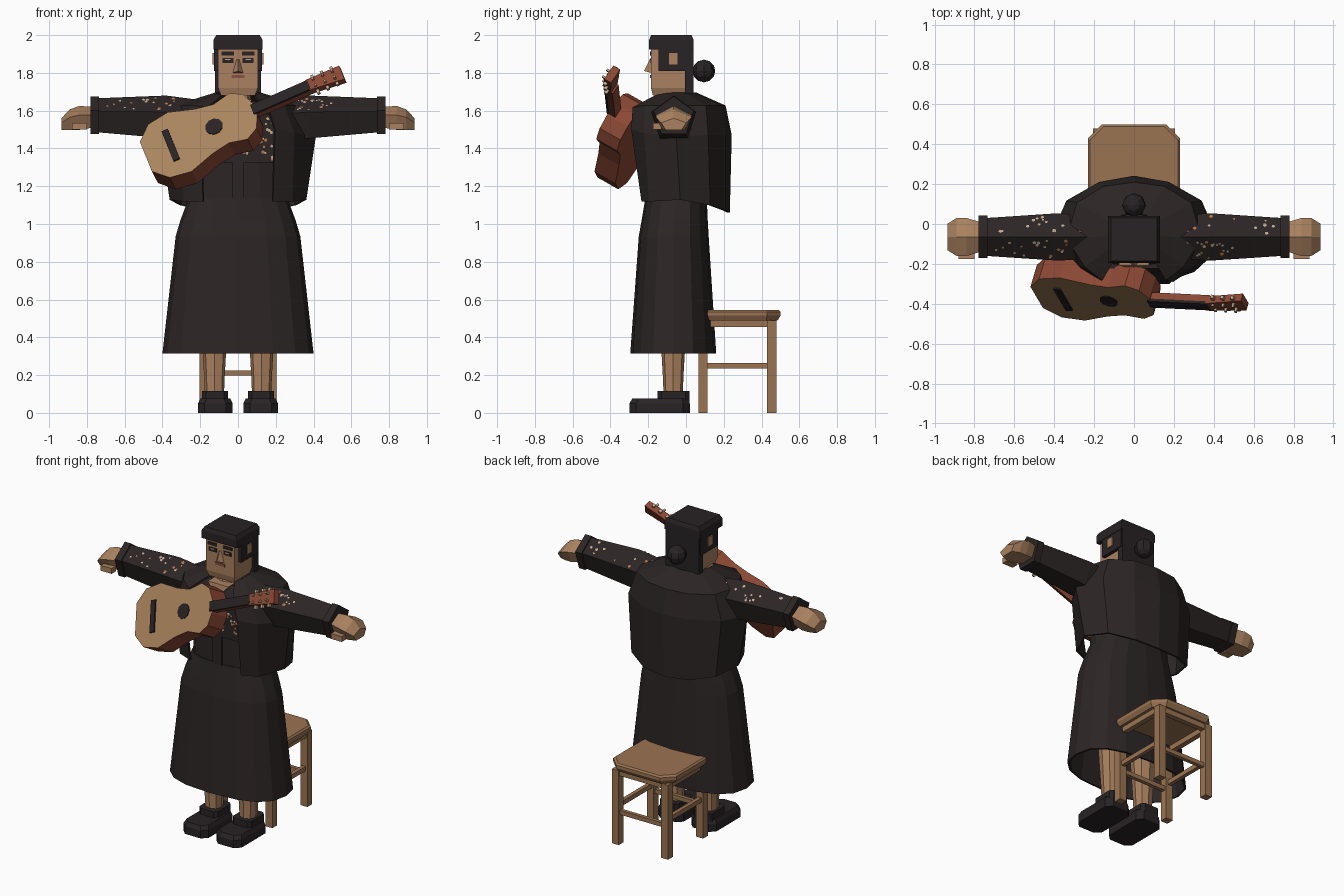
import bpy, bmesh, random
from math import sin, cos, pi
from mathutils import Vector, Matrix

if "Cube" in bpy.data.objects:
    bpy.data.objects.remove(bpy.data.objects["Cube"])
random.seed(4)


def material(name, *rgb):
    m = bpy.data.materials.new(name)
    m.use_nodes = True
    m.diffuse_color = (*rgb, 1)
    m.node_tree.nodes["Principled BSDF"].inputs["Base Color"].default_value = (*rgb, 1)
    return m


CLOTH = material("dark cloth", .025, .018, .018)
HAIR = material("black hair", .021, .016, .017)
SKIN = material("skin", .40, .22, .115)
WOOD = material("stool wood", .33, .175, .085)
SPRUCE = material("pale guitar wood", .40, .23, .11)
ROSE = material("red brown wood", .26, .065, .034)
LIPS = material("lips", .27, .08, .06)
CREAM = material("cream flower", .55, .40, .27)
ORANGE = material("orange flower", .46, .19, .07)


def finish(name, bm, mat, matrix=None):
    bmesh.ops.recalc_face_normals(bm, faces=bm.faces)
    mesh = bpy.data.meshes.new(name)
    bm.to_mesh(mesh)
    bm.free()
    mesh.materials.append(mat)
    ob = bpy.data.objects.new(name, mesh)
    bpy.context.collection.objects.link(ob)
    if matrix:
        ob.matrix_world = matrix
    return ob


def loft(name, rings, mat, caps=(True, True), closed=True, matrix=None):
    bm = bmesh.new()
    rows = [[bm.verts.new(p) for p in ring] for ring in rings]
    n = len(rows[0])
    for a, b in zip(rows, rows[1:]):
        for i in range(n if closed else n - 1):
            j = (i + 1) % n
            bm.faces.new((a[i], a[j], b[j], b[i]))
    for row, cap in zip((rows[0], rows[-1]), caps):
        if cap:
            bm.faces.new(row)
    return finish(name, bm, mat, matrix)


def rect(x0, x1, y0, y1, z, cut=0.0):
    if not cut:
        return [(x0, y0, z), (x1, y0, z), (x1, y1, z), (x0, y1, z)]
    return [(x0 + cut, y0, z), (x1 - cut, y0, z), (x1, y0 + cut, z), (x1, y1 - cut, z),
            (x1 - cut, y1, z), (x0 + cut, y1, z), (x0, y1 - cut, z), (x0, y0 + cut, z)]


def box(name, x, y, z, mat, matrix=None):
    return loft(name, [rect(*sorted(x), *y, h) for h in z], mat, matrix=matrix)


def oval(z, rx, y0, y1, n=16, power=.8):
    soft = lambda v: abs(v) ** power * (1 if v > 0 else -1)
    return [(rx * soft(sin(a)), (y0 + y1) / 2 + (y1 - y0) / 2 * soft(cos(a)), z)
            for a in (2 * pi * i / n for i in range(n))]


def thicken(ob, amount):
    mod = ob.modifiers.new("thickness", "SOLIDIFY")
    mod.thickness = amount


# Skirt and bodice
skirt = loft("skirt", [oval(.315, .40, -.295, .16), oval(.935, .33, -.25, .12),
                       oval(1.02, .305, -.235, .115), oval(1.14, .26, -.215, .11)],
             CLOTH, caps=(False, True))
thicken(skirt, .012)
loft("bodice", [oval(1.1, .26, -.21, .11), oval(1.35, .24, -.21, .12),
                oval(1.58, .22, -.21, .1), oval(1.65, .12, -.17, .03)], CLOTH)
box("yoke", (-.2, .2), (-.222, -.1), (1.325, 1.58), CLOTH)
box("placket", (-.033, .033), (-.217, -.15), (1.13, 1.33), CLOTH)

# Cape, open at the front: half outlines are mirrored across the middle
cape_rows = [
    [(.085, -.16, 1.67), (.11, -.11, 1.68), (.115, -.06, 1.685), (.1, 0, 1.685), (.06, .04, 1.685), (0, .05, 1.685)],
    [(.155, -.275, 1.61), (.24, -.21, 1.62), (.33, -.07, 1.62), (.28, .1, 1.62), (.15, .18, 1.62), (0, .2, 1.62)],
    [(.19, -.28, 1.5), (.29, -.215, 1.48), (.4, -.05, 1.46), (.33, .11, 1.47), (.17, .2, 1.47), (0, .23, 1.47)],
    [(.18, -.225, 1.12), (.28, -.185, 1.12), (.35, -.03, 1.13), (.3, .12, 1.1), (.16, .2, 1.07), (0, .22, 1.06)]]
cape = loft("cape", [row + [(-x, y, z) for x, y, z in row[-2::-1]] for row in cape_rows],
            CLOTH, caps=(False, False), closed=False)
thicken(cape, -.012)

# Arms: five-sided sleeves with a ridge on top
ARM_Y = -.065
SLEEVE = [(.15, 1.54, .11), (.38, 1.555, .125), (.74, 1.566, .1)]


def pentagon(x, zc, ry, rz):
    return [(x, ARM_Y + ry * cos(a), zc + rz * sin(a))
            for a in (pi / 2 + 2 * pi * i / 5 for i in range(5))]


for side, s in (("left", 1), ("right", -1)):
    loft(side + "_sleeve", [pentagon(s * x, z, r, r) for x, z, r in SLEEVE], CLOTH)
    loft(side + "_cuff", [pentagon(s * x, 1.566, .112, .11) for x in (.735, .78)], CLOTH)
    loft(side + "_hand", [pentagon(s * x, z, ry, rz) for x, z, ry, rz in (
        (.76, 1.56, .075, .06), (.84, 1.555, .1, .07), (.89, 1.547, .1, .06), (.935, 1.525, .07, .035))], SKIN)
    box(side + "_thumb", (s * .8, s * .88), (-.175, -.13), (1.5, 1.535), SKIN)

    # Legs and shoes
    loft(side + "_leg", [oval(z, r, -.068 - r, -.068 + r, 8) for z, r in ((.08, .05), (.2, .055), (.5, .072))],
         SKIN).location.x = s * .125
    loft(side + "_shoe", [rect(-.092, .092, -.3, .02, 0, .035), rect(-.092, .092, -.3, .02, .05, .035),
                          rect(-.08, .08, -.285, .015, .075, .035)], HAIR).location.x = s * .12
    loft(side + "_shoe_collar", [rect(-.068, .068, -.15, .018, z, .02) for z in (.06, .115)],
         HAIR).location.x = s * .122

    # Side hair, ears, eyes and brows
    box(side + "_hair", (s * .1, s * .127), (-.145, .03), (1.81, 1.95), HAIR)
    box(side + "_ear", (s * .12, s * .134), (-.09, -.045), (1.845, 1.905), SKIN)
    box(side + "_brow", (s * .022, s * .088), (-.19, -.183), (1.892, 1.912), HAIR)
    box(side + "_eye", (s * .025, s * .083), (-.189, -.183), (1.852, 1.878), HAIR)
    box(side + "_eyelid", (s * .04, s * .068), (-.192, -.186), (1.867, 1.874), CREAM)

# Head and neck
loft("head", [rect(-.09, .09, -.175, .0, 1.68), rect(-.105, .105, -.185, .0, 1.72),
              rect(-.105, .105, -.185, .0, 1.95)], SKIN)
loft("neck", [oval(1.6, .075, -.18, -.01, 8), oval(1.7, .065, -.15, -.02, 8)], SKIN)
loft("neckline", [[(0, y, 1.57), (.075, y + .02, 1.66), (-.075, y + .02, 1.66)] for y in (-.228, -.15)], SKIN)
loft("nose", [[(-.028, -.184, 1.8), (.028, -.184, 1.8), (0, -.222, 1.81)],
              [(-.008, -.184, 1.87), (.008, -.184, 1.87), (0, -.192, 1.87)]], SKIN)
box("mouth", (-.035, .035), (-.19, -.183), (1.772, 1.79), LIPS)

# Hair
loft("hair_cap", [rect(-.13, .13, -.195, .04, 1.925), rect(-.13, .13, -.195, .04, 1.975),
                  rect(-.115, .115, -.185, .03, 2.0)], HAIR)
box("back_hair", (-.122, .122), (-.005, .04), (1.69, 1.95), HAIR)
bm = bmesh.new()
bmesh.ops.create_uvsphere(bm, u_segments=8, v_segments=6, radius=.06,
                          matrix=Matrix.Translation((0, .095, 1.81)))
finish("hair_bun", bm, HAIR)

# Embroidered flowers on the sleeves and yoke
spots = {CREAM: bmesh.new(), ORANGE: bmesh.new()}


def flower(point, normal):
    turn = Vector(normal).to_track_quat("Z", "Y").to_matrix().to_4x4()
    place = Matrix.Translation(Vector(point) + Vector(normal) * .003) @ turn
    bmesh.ops.create_circle(spots[random.choice((CREAM, CREAM, ORANGE))], cap_ends=True, segments=5,
                            radius=random.uniform(.006, .011), matrix=place)


for s in (1, -1):
    for i in range(34):
        x = .26 + .44 * random.random() ** 1.4
        (x0, z0, r0), (x1, z1, r1) = SLEEVE[:2] if x < SLEEVE[1][0] else SLEEVE[1:]
        t = (x - x0) / (x1 - x0)
        z, r = z0 + t * (z1 - z0), r0 + t * (r1 - r0)
        d, f = random.uniform(.15, .9), random.choice((-1, -1, 1))
        flower((s * x, ARM_Y + f * .951 * r * d, z + r * (1 - .691 * d)), (0, f * .588, .809))
for i in range(75):
    flower((random.uniform(-.19, .19), -.222, random.uniform(1.34, 1.57)), (0, -1, 0))
for mat, bm in spots.items():
    finish(mat.name.replace(" ", "_") + "s", bm, mat)

# Guitar: local x runs along the neck, z points out of the soundboard
u = Vector((.915, -.045, .40)).normalized()
n = Vector((-.25, -.85, .48))
n = (n - u * n.dot(u)).normalized()
frame = Matrix((u, n.cross(u), n)).transposed().to_4x4()
frame.translation = (-.355, -.375, 1.415)
half = [(-.145, .1), (-.07, .18), (.05, .2), (.19, .15), (.29, .13), (.39, .155), (.455, .115), (.485, .04)]
outline = half + [(x, -y) for x, y in reversed(half)]
body = loft("guitar_body", [[(x, y, z) for x, y in outline] for z in (-.13, 0)], ROSE, matrix=frame)
body.data.materials.append(SPRUCE)
for face in body.data.polygons:
    if face.normal.z > .9:
        face.material_index = 1
loft("sound_hole", [[(.25 + .048 * cos(a), .048 * sin(a), z) for a in (pi * i / 5 for i in range(10))]
                    for z in (-.002, .004)], HAIR, matrix=frame)
box("bridge", (-.018, .018), (-.1, .1), (0, .009), HAIR, frame)
box("guitar_neck", (.47, .8), (-.03, .03), (-.045, -.008), ROSE, frame)
box("fingerboard", (.47, .8), (-.03, .03), (-.008, .008), HAIR, frame)
loft("headstock", [[(.79, -.034, z), (.985, -.045, z - .02), (.985, .045, z - .02), (.79, .034, z)]
                   for z in (-.035, .008)], ROSE, matrix=frame)
for i in range(3):
    for f in (-1, 1):
        x = .83 + .055 * i
        box("tuning_peg", (x - .008, x + .008), sorted((f * .035, f * .06)), (-.03, -.012), CREAM, frame)
        box("string_post", (x - .006, x + .006), (f * .022 - .006, f * .022 + .006), (-.02, .016), CREAM, frame)

# Stool
loft("stool_seat", [rect(-.215, .215, .06, .485, .49, .06), rect(-.23, .23, .045, .5, .515, .07),
                    rect(-.23, .23, .045, .5, .535, .07), rect(-.22, .22, .055, .49, .545, .07)], WOOD)
for s in (1, -1):
    for y in (.065, .43):
        box("stool_leg", (s * .155, s * .205), (y, y + .05), (0, .49), WOOD)
    box("stool_side_rail", (s * .167, s * .193), (.1, .45), (.235, .265), WOOD)
    box("stool_side_apron", (s * .163, s * .197), (.1, .45), (.455, .495), WOOD)
for y in (.078, .443):
    box("stool_cross_rail", (-.17, .17), (y, y + .025), (.197, .225), WOOD)
    box("stool_cross_apron", (-.17, .17), (y - .004, y + .03), (.455, .495), WOOD)
